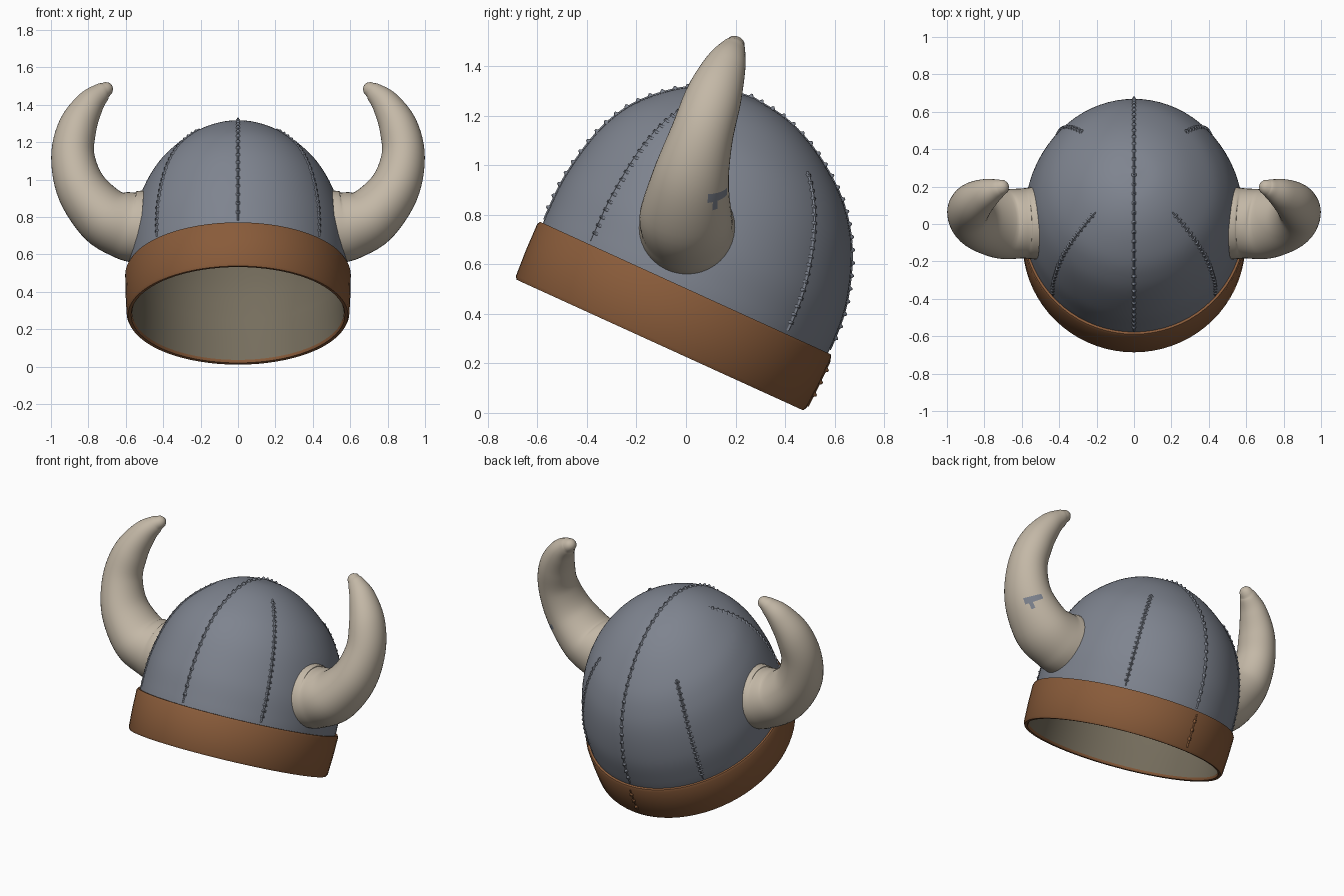
import bpy, bmesh, math
from mathutils import Vector, Matrix

if "Cube" in bpy.data.objects:
    bpy.data.objects.remove(bpy.data.objects["Cube"])

TILT = math.radians(24.5)
S, C = math.sin(TILT), math.cos(TILT)
XS = 0.925          # helmet is slightly narrower than long


def material(name, col):
    m = bpy.data.materials.new(name)
    m.diffuse_color = (*col, 1)
    m.use_nodes = True
    m.node_tree.nodes["Principled BSDF"].inputs["Base Color"].default_value = m.diffuse_color
    return m


STEEL = material("grey steel", (0.21, 0.23, 0.275))
LEATHER = material("brown leather", (0.25, 0.105, 0.042))
HORN = material("bone horn", (0.55, 0.48, 0.385))
LINING = material("khaki lining", (0.18, 0.155, 0.11))


def tilt(x, u, w):
    """Helmet space (side, back, up) to tilted world space."""
    return Vector((x, -0.105 + u * C + w * S, 0.276 - u * S + w * C * 1.01))


def smooth_path(pts, n):
    """Catmull-Rom through tuples of any length."""
    pts = [Vector(p) for p in pts]
    ext = [pts[0] * 2 - pts[1]] + pts + [pts[-1] * 2 - pts[-2]]
    out = []
    for i in range(1, len(ext) - 2):
        a, b, c, d = ext[i - 1:i + 3]
        for k in range(n):
            t = k / n
            out.append(0.5 * (2 * b + (c - a) * t + (2 * a - 5 * b + 4 * c - d) * t * t
                              + (3 * b - a - 3 * c + d) * t ** 3))
    return out + [pts[-1]]


def finish(bm, name, mats, angle=40):
    bmesh.ops.recalc_face_normals(bm, faces=bm.faces)
    me = bpy.data.meshes.new(name)
    bm.to_mesh(me)
    bm.free()
    for m in mats:
        me.materials.append(m)
    ob = bpy.data.objects.new(name, me)
    bpy.context.collection.objects.link(ob)
    bpy.ops.object.select_all(action='DESELECT')
    ob.select_set(True)
    bpy.context.view_layer.objects.active = ob
    bpy.ops.object.shade_smooth_by_angle(angle=math.radians(angle))
    return ob


def bridge(bm, rings, closed=False):
    pairs = list(zip(rings, rings[1:])) + ([(rings[-1], rings[0])] if closed else [])
    for a, b in pairs:
        n = len(a)
        for i in range(n):
            j = (i + 1) % n
            bm.faces.new((a[i], a[j], b[j], b[i]))


def helmet_point(r, w, phi):
    shift = -0.065 * (max(w - 0.24, 0) / 0.8) ** 2   # crown leans forward
    return tilt(XS * r * math.sin(phi), shift - r * math.cos(phi), w)


def lathe(name, profile, mat, closed=False, n=72):
    bm = bmesh.new()
    rings = [[bm.verts.new(helmet_point(r, w, math.tau * i / n)) for i in range(n)]
             for r, w in profile]
    bridge(bm, rings, closed)
    bmesh.ops.remove_doubles(bm, verts=bm.verts, dist=1e-5)
    return finish(bm, name, [mat])


# dome shell and lining
DOME = smooth_path([(.630, .20), (.633, .30), (.624, .45), (.582, .62), (.525, .745),
                    (.44, .855), (.30, .965), (.155, 1.03), (0, 1.053)], 6)
lathe("dome", DOME, STEEL)
inner = [(.612, .015), (.608, .12)] + [(p[0] * .962, p[1] - .03 * p[1]) for p in DOME[2:]]
lathe("lining", inner, LINING)

# leather brow band
lathe("brow_band", [(.612, .012), (.618, 0), (.636, -.002), (.644, .012), (.650, .12),
                    (.652, .235), (.645, .248), (.622, .248), (.612, .12)],
      LEATHER, closed=True)


# raised seams with stitches along meridians
def seam(bm, path, phi, width, height, spacing):
    pts = [helmet_point(r, w, phi) for r, w in path]
    centre = helmet_point(0, .35, 0)
    dist = spacing
    for a, b in zip(pts, pts[1:]):
        along = (b - a)
        length = along.length
        if length < 1e-6:
            continue
        along.normalize()
        side = along.cross(a - centre).normalized()
        out = side.cross(along).normalized()
        # low ridge strip
        q = [bm.verts.new(p + side * s * width * .35 + out * o)
             for p in (a, b) for s, o in ((-1, -.004), (0, .005), (1, -.004))]
        bm.faces.new((q[0], q[1], q[4], q[3]))
        bm.faces.new((q[1], q[2], q[5], q[4]))
        # pointed stitches
        while dist <= length:
            rot = Matrix((side, along, out)).transposed().to_4x4()
            m = Matrix.Translation(a + along * dist + out * (height * .5 - .003)) @ rot
            m = m @ Matrix.Diagonal((width, spacing * .5, height, 1))
            bmesh.ops.create_cone(bm, cap_ends=False, segments=6, radius1=.6,
                                  radius2=.12, depth=1, matrix=m)
            dist += spacing
        dist -= length


bm = bmesh.new()
low = [p for p in DOME if p[1] > .25]
for phi in (0, math.pi):
    seam(bm, low, phi, .026, .017, .052)
for deg in (48, 135):
    for s in (-1, 1):
        part = [p for p in low if p[1] < (.97 if deg < 90 else .88)]
        seam(bm, part, s * math.radians(deg), .032, .013, .035)
bmesh.ops.remove_doubles(bm, verts=bm.verts, dist=1e-5)
finish(bm, "dome_seams", [STEEL], 60)

bm = bmesh.new()
seam(bm, [(.645, .02), (.649, .12), (.651, .225)], math.pi, .026, .017, .055)
finish(bm, "band_seam", [LEATHER], 60)

# horns: x, y, z, radius in the curl plane, radius front to back
HORN_PATH = smooth_path([(.525, .005, .745, .197, .195), (.60, .003, .755, .182, .187),
                         (.715, .0, .805, .160, .185), (.835, .02, .95, .135, .155),
                         (.883, .065, 1.125, .116, .127), (.858, .113, 1.28, .103, .113),
                         (.795, .158, 1.40, .078, .085), (.735, .186, 1.462, .054, .056),
                         (.708, .196, 1.482, .040, .042)], 6)


def horn(name, sign, n=40):
    bm = bmesh.new()
    rings = []
    for k, p in enumerate(HORN_PATH):
        c = Vector(p[:3])
        a = HORN_PATH[max(k - 1, 0)]
        b = HORN_PATH[min(k + 1, len(HORN_PATH) - 1)]
        tan = (Vector(b[:3]) - Vector(a[:3])).normalized()
        nor = Vector((0, 1, 0)).cross(tan).normalized()
        bi = tan.cross(nor)
        rings.append((c, nor, bi, p[3], p[4]))
    # rounded tip
    for t in (30, 60, 80):
        t = math.radians(t)
        rings.append((c + tan * .04 * math.sin(t), nor, bi,
                      p[3] * math.cos(t), p[4] * math.cos(t)))
    vr = []
    for c, nor, bi, r1, r2 in rings:
        ring = []
        for i in range(n):
            th = math.tau * i / n
            v = c + nor * r1 * math.cos(th) + bi * r2 * math.sin(th)
            ring.append(bm.verts.new((sign * v.x, v.y, v.z)))
        vr.append(ring)
    bridge(bm, vr)
    bm.faces.new(vr[-1])
    # small grey smudge on the back of one horn
    if sign > 0:
        for f in bm.faces:
            m = f.calc_center_median()
            if m.x > .8 and ((m.y - .125) / .042) ** 2 + ((m.z - .87 - (m.y - .125) * .5) / .03) ** 2 < 1:
                f.material_index = 1
    finish(bm, name, [HORN, STEEL], 60)


horn("horn_right", 1)
horn("horn_left", -1)
